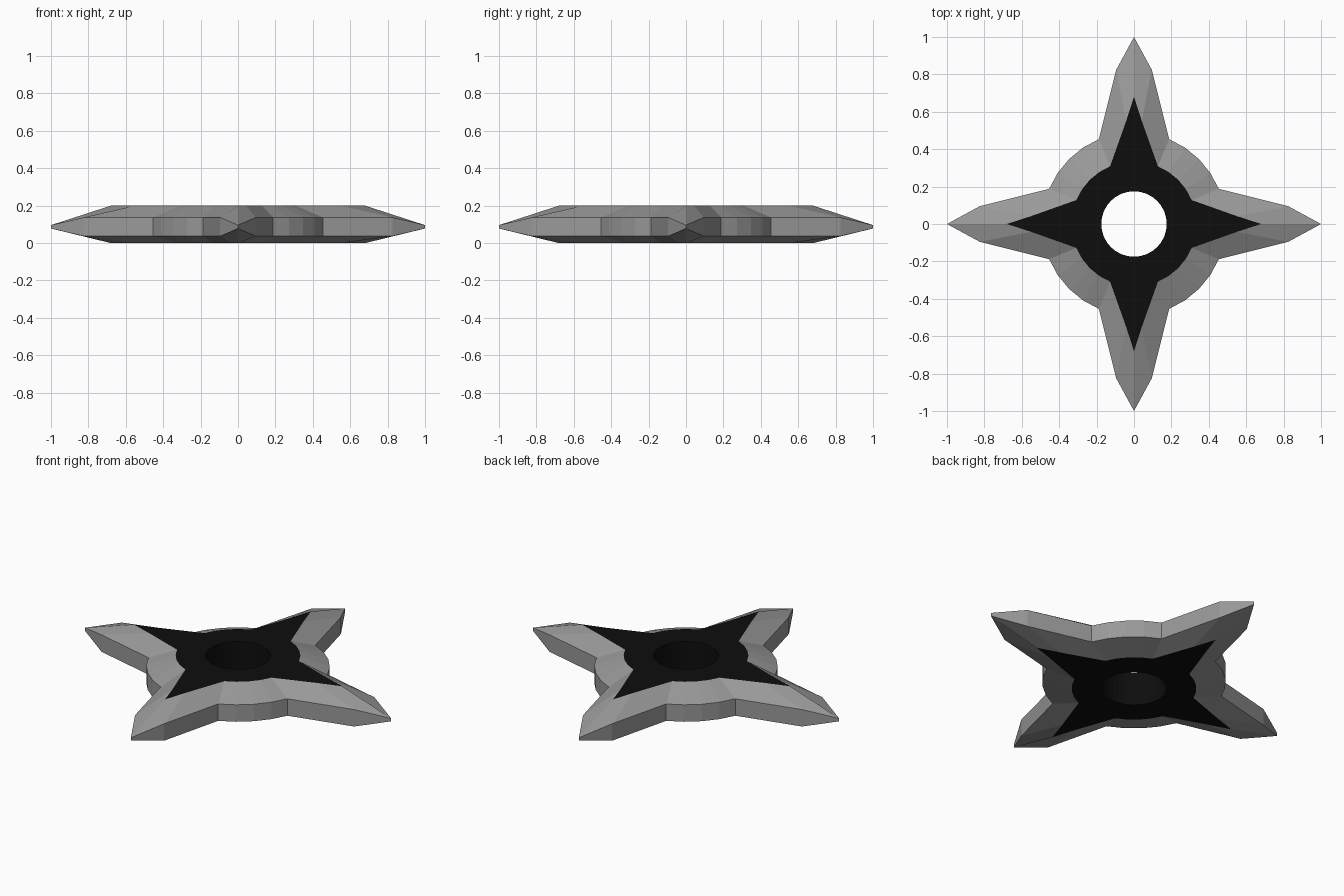
import bpy, bmesh, math

if "Cube" in bpy.data.objects:
    bpy.data.objects.remove(bpy.data.objects["Cube"])

def material(name, v):
    m = bpy.data.materials.new(name)
    m.diffuse_color = (v, v, v, 1)
    m.use_nodes = True
    m.node_tree.nodes["Principled BSDF"].inputs["Base Color"].default_value = m.diffuse_color
    return m

N = 32                      # points per ring, 8 per quarter
TIP, SHOULDER = 0, (1, 7)   # position within a quarter; the rest lie on the arc

def ring(tip, shoulder, arc_r, z_tip, z):
    """One closed loop: pointed arms joined by round arcs, repeated 4 times."""
    pts = []
    for i in range(N):
        k = i % 8
        a = i * math.tau / N
        height = z
        if k == TIP:
            r, height = tip, z_tip
        elif k in SHOULDER:
            r = math.hypot(*shoulder)
            off = math.atan2(shoulder[1], shoulder[0])
            base = (i - k) * math.tau / N
            a = base + off if k == 1 else base + math.pi / 2 - off
        else:
            r = arc_r
        pts.append((r * math.cos(a), r * math.sin(a), height))
    return pts

def circle(r, z):
    return [(r * math.cos(i * math.tau / N), r * math.sin(i * math.tau / N), z) for i in range(N)]

# Cross-section loops, from the hole bottom around the edge to the hole top
rings = [
    circle(0.175, 0.0),
    ring(0.68, (0.55, 0.042), 0.334, 0.0, 0.0),        # lower dark face
    ring(1.0, (0.825, 0.095), 0.491, 0.078, 0.037),    # lower blade edge
    ring(1.0, (0.825, 0.095), 0.491, 0.096, 0.137),    # upper blade edge
    ring(0.68, (0.55, 0.042), 0.334, 0.2, 0.2),        # upper dark face
    circle(0.175, 0.2),
]
steel_sections = (1, 2, 3)  # bevels and rim; everything else is dark

bm = bmesh.new()
loops = [[bm.verts.new(p) for p in r] for r in rings]
for s in range(len(loops)):
    a, b = loops[s], loops[(s + 1) % len(loops)]
    for i in range(N):
        j = (i + 1) % N
        f = bm.faces.new((a[i], a[j], b[j], b[i]))
        f.material_index = 0 if s in steel_sections else 1
bmesh.ops.recalc_face_normals(bm, faces=bm.faces)

mesh = bpy.data.meshes.new("throwing_star")
bm.to_mesh(mesh)
bm.free()
mesh.materials.append(material("steel grey", 0.32))
mesh.materials.append(material("matte black", 0.004))
star = bpy.data.objects.new("throwing_star", mesh)
bpy.context.collection.objects.link(star)
